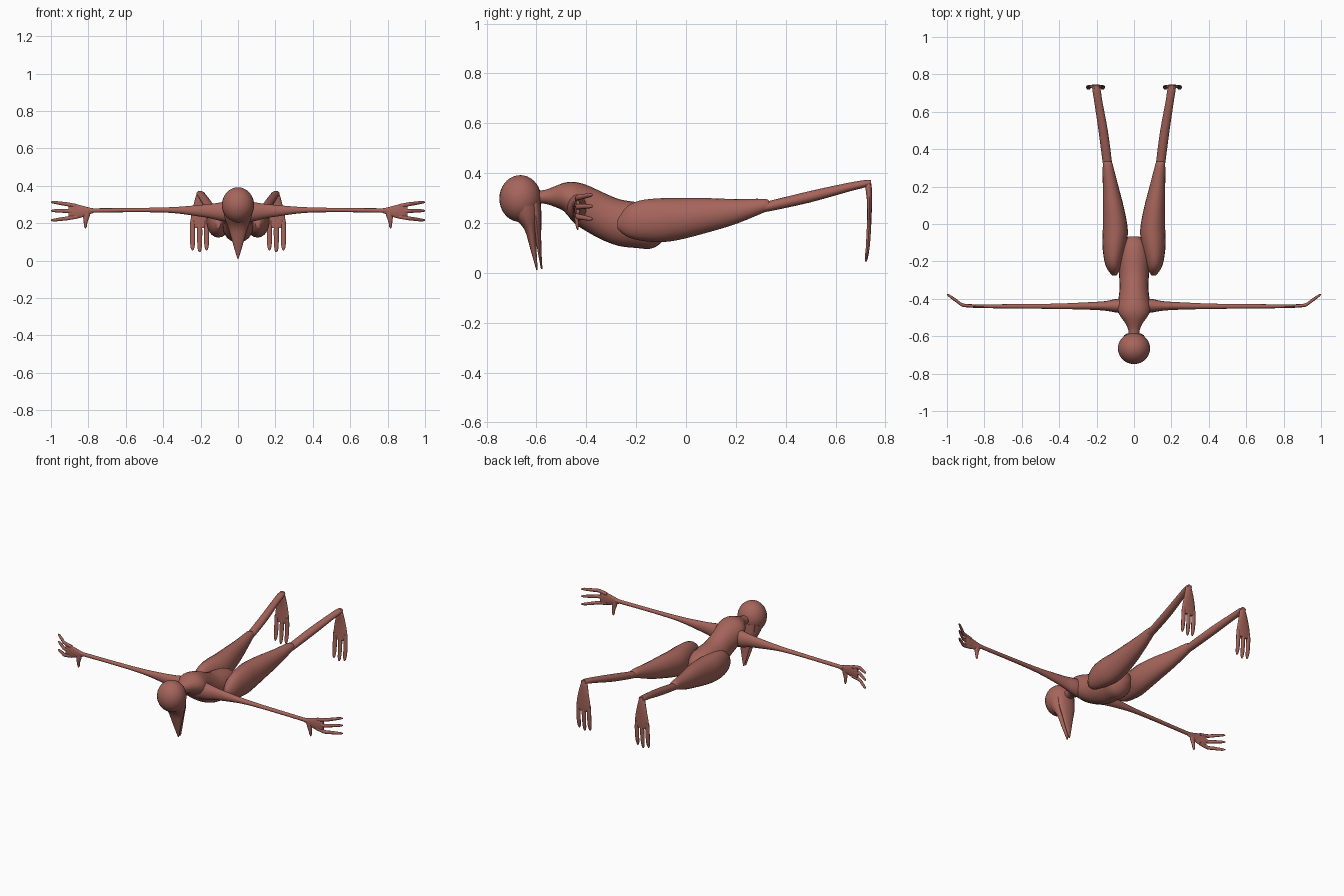
import bpy, bmesh, math
from mathutils import Vector

skin = bpy.data.materials.new("reddish_brown_skin")
skin.diffuse_color = (0.38, 0.13, 0.105, 1)


def smooth_rows(rows, steps):
    """Catmull-Rom interpolation of section rows."""
    out = []
    for i in range(len(rows) - 1):
        p0, p1 = rows[max(i - 1, 0)], rows[i]
        p2, p3 = rows[i + 1], rows[min(i + 2, len(rows) - 1)]
        for s in range(steps):
            t = s / steps
            out.append([0.5 * (2 * b + (c - a) * t + (2 * a - 5 * b + 4 * c - d) * t * t
                               + (3 * b - a - 3 * c + d) * t ** 3)
                        for a, b, c, d in zip(p0, p1, p2, p3)])
    out.append(list(rows[-1]))
    return out


def loft(name, axis, rows, sides=16, steps=3, mirror=False):
    """Elliptical rings; row = x, y, z, radius 1, radius 2 across the axis."""
    u, v = {"X": ((0, 1, 0), (0, 0, 1)),
            "Y": ((1, 0, 0), (0, 0, 1)),
            "Z": ((1, 0, 0), (0, 1, 0))}[axis]
    u, v = Vector(u), Vector(v)
    bm = bmesh.new()
    rings = []
    for x, y, z, a, b in smooth_rows(rows, steps):
        a, b = max(a, 0.001), max(b, 0.001)
        rings.append([bm.verts.new(Vector((x, y, z)) + u * a * math.cos(k * math.tau / sides)
                                   + v * b * math.sin(k * math.tau / sides))
                      for k in range(sides)])
    for r, q in zip(rings, rings[1:]):
        for k in range(sides):
            n = (k + 1) % sides
            bm.faces.new((r[k], r[n], q[n], q[k]))
    bm.faces.new(rings[0])
    bm.faces.new(rings[-1])
    return finish(name, bm, mirror)


def finish(name, bm, mirror=False):
    bmesh.ops.recalc_face_normals(bm, faces=bm.faces)
    me = bpy.data.meshes.new(name)
    bm.to_mesh(me)
    bm.free()
    ob = bpy.data.objects.new(name, me)
    bpy.context.collection.objects.link(ob)
    me.materials.append(skin)
    bpy.ops.object.select_all(action="DESELECT")
    ob.select_set(True)
    bpy.context.view_layer.objects.active = ob
    bpy.ops.object.shade_smooth_by_angle(angle=math.radians(50))
    if mirror:
        ob.modifiers.new("Mirror", "MIRROR").use_mirror_merge = False
    return ob


# Skull
bm = bmesh.new()
bmesh.ops.create_uvsphere(bm, u_segments=28, v_segments=18, radius=1)
for v in bm.verts:
    v.co = (v.co.x * 0.086, v.co.y * 0.084 - 0.665, v.co.z * 0.094 + 0.298)
finish("head", bm)

# Beak, slightly open
loft("upper_beak", "Z", [(0, -.65, .27, .08, .062), (0, -.64, .225, .07, .052),
                         (0, -.624, .175, .052, .025), (0, -.613, .1, .03, .013),
                         (0, -.598, .012, .004, .003)])
loft("lower_beak", "Z", [(0, -.61, .28, .06, .028), (0, -.602, .22, .055, .022),
                         (0, -.595, .16, .04, .014), (0, -.588, .09, .024, .008),
                         (0, -.579, .015, .004, .003)])

# Neck, chest, belly and pelvis in one run
loft("torso", "Y", [(0, -.61, .303, .028, .025), (0, -.565, .305, .031, .028),
                    (0, -.53, .306, .047, .04), (0, -.49, .304, .075, .057),
                    (0, -.45, .283, .09, .082), (0, -.4, .26, .083, .093),
                    (0, -.34, .23, .077, .096), (0, -.27, .202, .08, .094),
                    (0, -.2, .192, .084, .092), (0, -.14, .185, .08, .088),
                    (0, -.095, .19, .062, .065), (0, -.068, .2, .03, .03)], sides=24)

# Legs
loft("thigh", "Y", [(.105, -.275, .195, .012, .018), (.108, -.24, .205, .036, .058),
                    (.11, -.19, .21, .05, .079), (.105, -.11, .211, .064, .088),
                    (.1, -.03, .216, .067, .084), (.109, .08, .23, .057, .07),
                    (.125, .2, .246, .042, .05), (.14, .315, .27, .027, .027),
                    (.142, .335, .268, .022, .018)], sides=20, mirror=True)
loft("shin", "Y", [(.14, .3, .262, .023, .019), (.144, .34, .269, .025, .021),
                   (.165, .5, .306, .025, .023), (.19, .65, .343, .022, .018),
                   (.2, .715, .357, .022, .015), (.203, .742, .362, .016, .011)], mirror=True)

# Drooping feet with three toes
loft("foot", "Z", [(.203, .73, .373, .01, .008), (.203, .732, .35, .021, .013),
                   (.204, .736, .29, .036, .01), (.205, .736, .23, .047, .009),
                   (.205, .735, .19, .048, .008), (.205, .734, .175, .04, .006)], mirror=True)
for i, (x, tip) in enumerate(((.168, .055), (.205, .045), (.243, .055))):
    loft(f"toe_{i + 1}", "Z", [(x, .735, .215, .012, .008), (x, .733, .16, .014, .009),
                               (x, .729, .1, .013, .008), (x, .724, tip + .015, .01, .006),
                               (x, .722, tip, .003, .003)], sides=10, mirror=True)

# Outstretched arms
loft("arm", "X", [(.03, -.44, .265, .04, .06), (.09, -.437, .262, .037, .05),
                  (.15, -.438, .265, .026, .038), (.22, -.438, .267, .021, .029),
                  (.32, -.439, .27, .017, .018), (.42, -.44, .271, .014, .013),
                  (.6, -.44, .27, .012, .011), (.8, -.44, .268, .01, .012)], mirror=True)

# Hands: flat palm, thumb and three curled fingers
loft("palm", "X", [(.77, -.44, .268, .009, .011), (.8, -.44, .265, .009, .02),
                   (.84, -.44, .263, .009, .033), (.88, -.437, .263, .009, .04),
                   (.905, -.434, .263, .007, .038)], mirror=True)
for i, (z0, z1) in enumerate(((.292, .312), (.264, .267), (.235, .217))):
    m = (z0 + z1) / 2
    loft(f"finger_{i + 1}", "X", [(.86, -.438, z0, .008, .011), (.915, -.434, m, .009, .011),
                                  (.945, -.414, m + (z1 - z0) * .2, .01, .01),
                                  (.985, -.386, z1, .008, .008), (1, -.376, z1, .003, .003)],
         sides=10, mirror=True)
loft("thumb", "Z", [(.805, -.44, .268, .02, .009), (.811, -.44, .235, .017, .009),
                    (.815, -.438, .205, .01, .008), (.815, -.436, .185, .008, .006),
                    (.816, -.435, .172, .002, .002)], sides=10, mirror=True)
